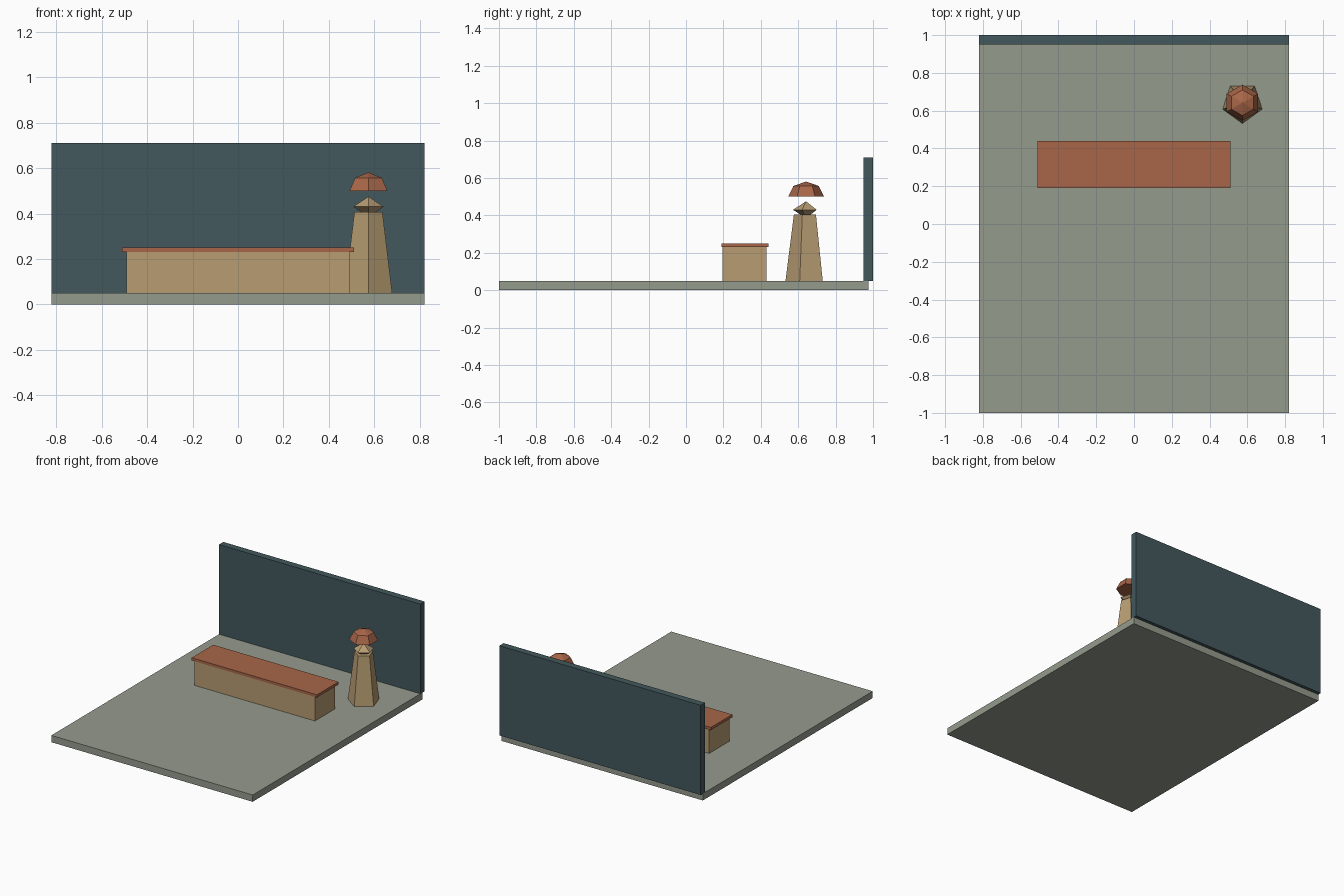
import bpy, bmesh, math

if "Cube" in bpy.data.objects:
    bpy.data.objects.remove(bpy.data.objects["Cube"])


def material(name, r, g, b):
    # sRGB bytes -> linear diffuse colour
    lin = [((c / 255 + 0.055) / 1.055) ** 2.4 for c in (r, g, b)]
    m = bpy.data.materials.new(name)
    m.diffuse_color = (*lin, 1)
    m.use_nodes = True
    m.node_tree.nodes["Principled BSDF"].inputs["Base Color"].default_value = m.diffuse_color
    return m


STONE = material("grey_green_stone", 149, 155, 141)
WALL = material("dark_teal", 67, 88, 93)
TAN = material("tan", 183, 156, 114)
CLAY = material("terracotta", 168, 102, 73)


def finish(name, bm, mat):
    bmesh.ops.recalc_face_normals(bm, faces=bm.faces)
    me = bpy.data.meshes.new(name)
    bm.to_mesh(me)
    bm.free()
    me.materials.append(mat)
    ob = bpy.data.objects.new(name, me)
    bpy.context.collection.objects.link(ob)
    return ob


def box(name, mat, x, y, z):
    """Box from (min, max) ranges."""
    bm = bmesh.new()
    bmesh.ops.create_cube(bm, size=1)
    for v in bm.verts:
        v.co = [r[0] if c < 0 else r[1] for c, r in zip(v.co, (x, y, z))]
    return finish(name, bm, mat)


def lathe(name, mat, centre, sides, profile):
    """Faceted solid from (radius, z) rings, first corner towards the front."""
    bm = bmesh.new()
    rings = []
    for r, z in profile:
        n = sides if r > 0 else 1
        rings.append([bm.verts.new((centre[0] + r * math.sin(2 * math.pi * i / sides),
                                    centre[1] - r * math.cos(2 * math.pi * i / sides), z))
                      for i in range(n)])
    for a, b in zip(rings, rings[1:]):
        for i in range(sides):
            j = (i + 1) % sides
            corners = [a[i % len(a)], a[j % len(a)], b[j % len(b)], b[i % len(b)]]
            bm.faces.new(list(dict.fromkeys(corners)))
    for ring in (rings[0], rings[-1]):
        if len(ring) > 2:
            bm.faces.new(ring)
    return finish(name, bm, mat)


# Floor slab and back wall
box("floor_slab", STONE, (-0.82, 0.82), (-1.0, 0.975), (0, 0.05))
box("back_wall", WALL, (-0.82, 0.82), (0.95, 1.0), (0.05, 0.71))

# Counter
box("counter_body", TAN, (-0.49, 0.49), (0.195, 0.43), (0.05, 0.23))
box("counter_top", CLAY, (-0.51, 0.51), (0.19, 0.44), (0.23, 0.25))

# Figure: tapered body, faceted head, domed hat floating above
C = (0.574, 0.642)
lathe("figure_body", TAN, C, 5, [(0.11, 0.05), (0.065, 0.406)])
lathe("figure_head", TAN, C, 5, [(0, 0.385), (0.07, 0.43), (0, 0.475)])
dome = [(0.096 * math.cos(a), 0.50 + 0.081 * math.sin(a)) for a in (0, math.pi / 4)]
lathe("figure_hat", CLAY, C, 6, dome + [(0, 0.581)])
